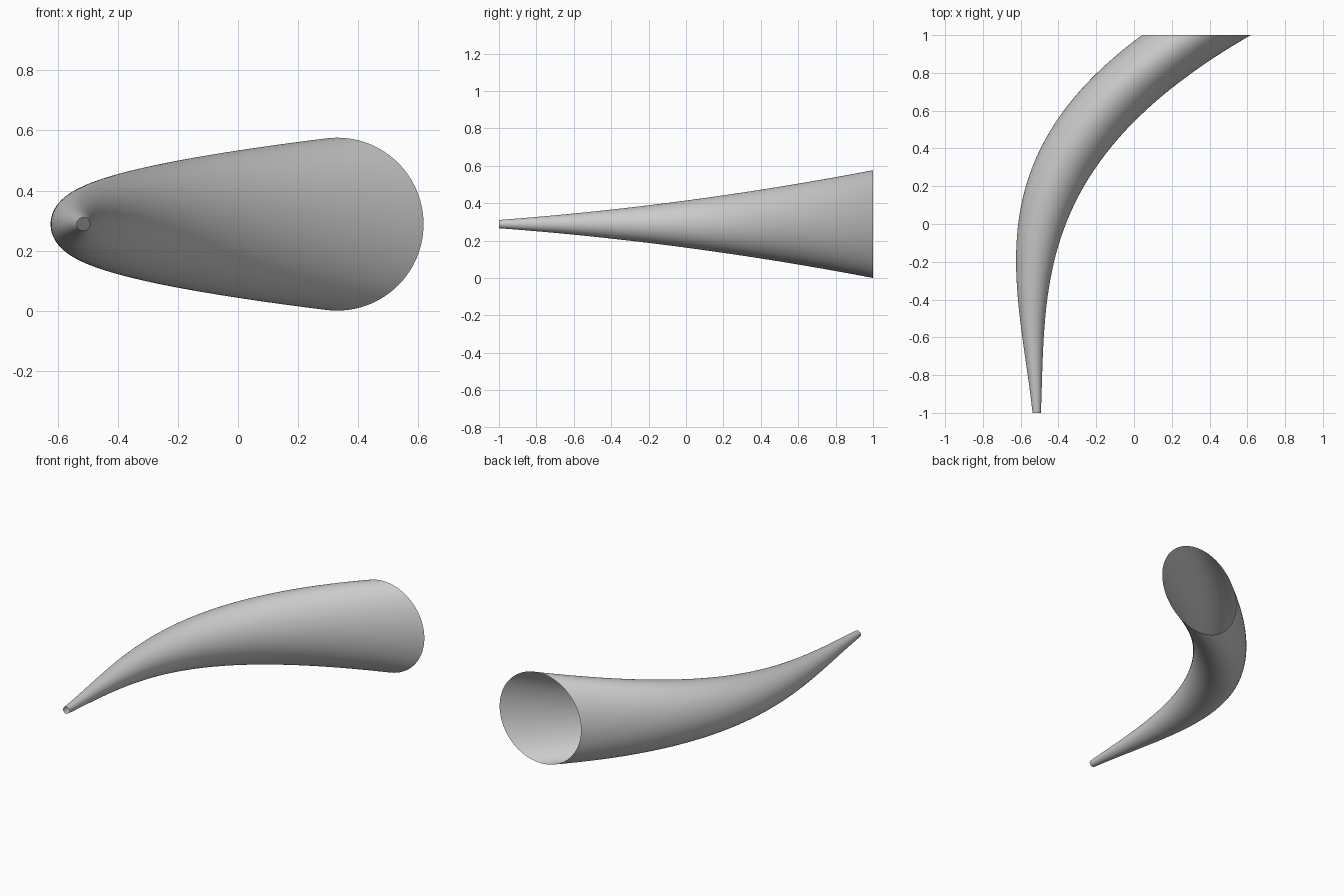
import bpy, bmesh, math

if "Cube" in bpy.data.objects:
    bpy.data.objects.remove(bpy.data.objects["Cube"])

SIDES, RINGS = 96, 64


def centre_x(y):
    return -0.487 + 0.2556 * y + 0.3945 * y**2 + 0.167 * y**3


def radius(y):
    return 0.126 + 0.133 * y + 0.029 * y**2


# Curved horn: open tube of upright circular sections, widening to the back
bm = bmesh.new()
rings = []
for i in range(RINGS + 1):
    y = -1 + 2 * i / RINGS
    r = radius(y)
    rings.append([bm.verts.new((centre_x(y) + r * math.cos(a), y, 0.288 + r * math.sin(a)))
                  for a in (2 * math.pi * k / SIDES for k in range(SIDES))])

for lo, hi in zip(rings, rings[1:]):
    for k in range(SIDES):
        n = (k + 1) % SIDES
        bm.faces.new((lo[k], hi[k], hi[n], lo[n])).smooth = True

mesh = bpy.data.meshes.new("horn")
bm.to_mesh(mesh)
bm.free()
horn = bpy.data.objects.new("horn", mesh)
bpy.context.collection.objects.link(horn)
